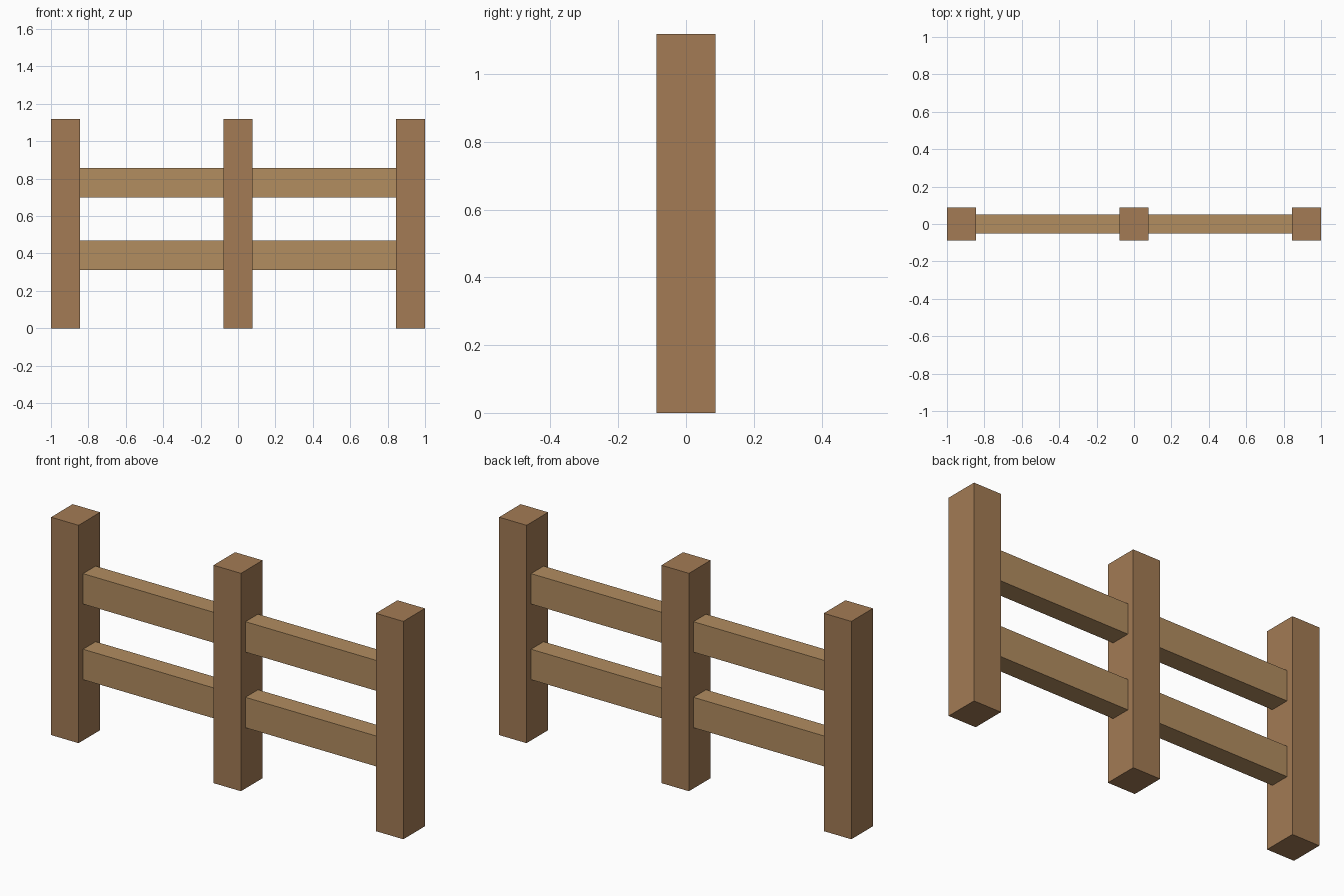
import bpy

if "Cube" in bpy.data.objects:
    bpy.data.objects.remove(bpy.data.objects["Cube"])

POST_W, POST_D, POST_H = 0.156, 0.175, 1.118
RAIL_D, RAIL_H = 0.102, 0.156
POST_X = 1 - POST_W / 2


def material(name, color):
    mat = bpy.data.materials.new(name)
    mat.diffuse_color = (*color, 1)
    mat.use_nodes = True
    mat.node_tree.nodes["Principled BSDF"].inputs["Base Color"].default_value = mat.diffuse_color
    return mat


def box(name, size, center, mat):
    bpy.ops.mesh.primitive_cube_add(size=1, location=center)
    obj = bpy.context.object
    obj.name = name
    obj.scale = size
    bpy.ops.object.transform_apply(location=False, rotation=False, scale=True)
    obj.data.materials.append(mat)
    return obj


post_wood = material("post_wood", (0.366, 0.198, 0.089))
rail_wood = material("rail_wood", (0.445, 0.266, 0.117))

# Three upright posts
for side, x in (("left", -POST_X), ("middle", 0), ("right", POST_X)):
    box(f"{side}_post", (POST_W, POST_D, POST_H), (x, 0, POST_H / 2), post_wood)

# Two rails spanning each gap between posts
rail_length = POST_X - POST_W
for side, x in (("left", -POST_X / 2), ("right", POST_X / 2)):
    for level, z in (("lower", 0.39), ("upper", 0.778)):
        box(f"{side}_{level}_rail", (rail_length, RAIL_D, RAIL_H), (x, 0, z), rail_wood)
